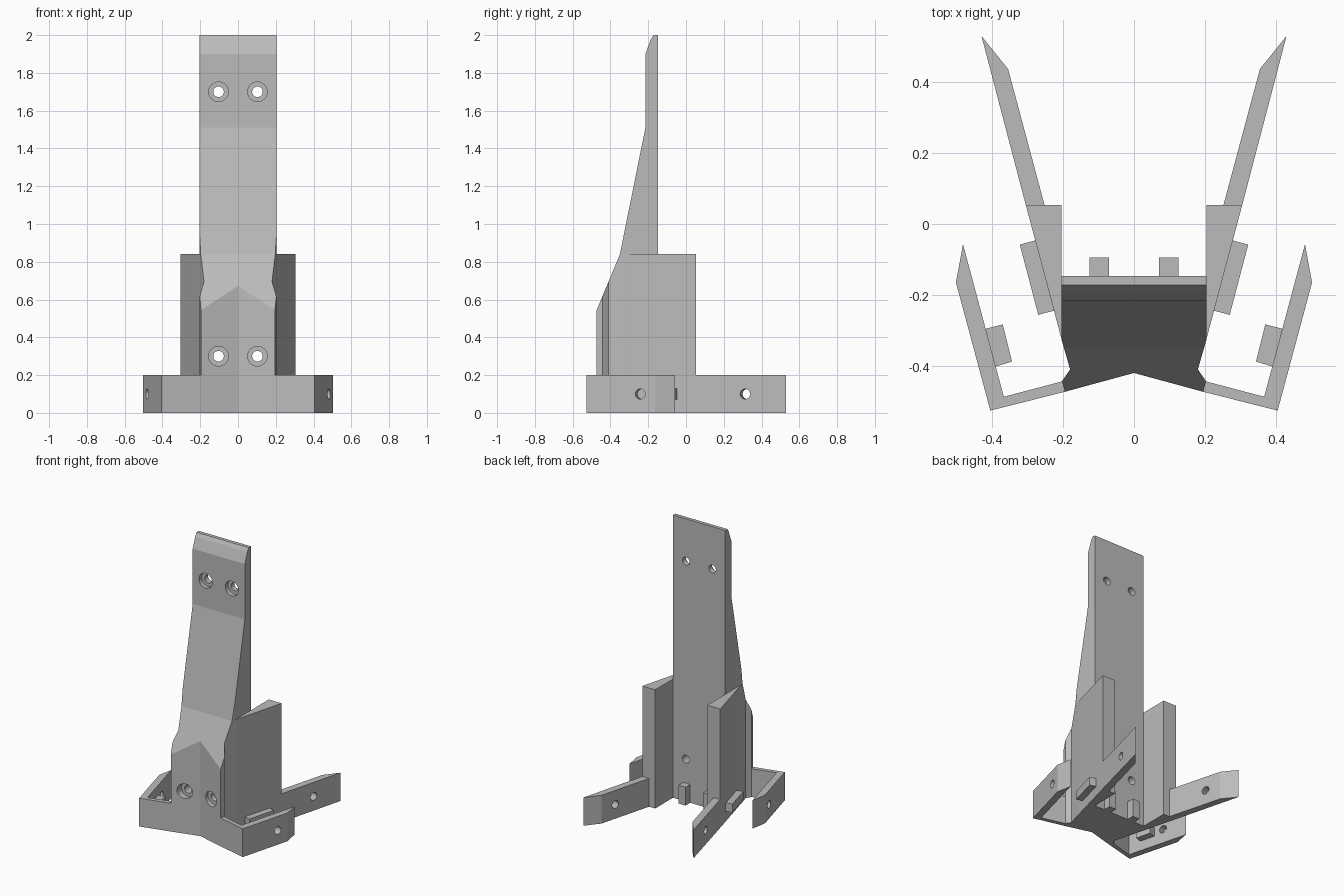
import bpy, bmesh, math
from mathutils import Vector, Matrix

if "Cube" in bpy.data.objects:
    bpy.data.objects.remove(bpy.data.objects["Cube"], do_unlink=True)

grey = bpy.data.materials.new("plain grey")
grey.use_nodes = True
grey.diffuse_color = (0.5, 0.5, 0.5, 1)
grey.node_tree.nodes["Principled BSDF"].inputs["Base Color"].default_value = (0.5, 0.5, 0.5, 1)


def finish(name, bm):
    bmesh.ops.recalc_face_normals(bm, faces=bm.faces)
    mesh = bpy.data.meshes.new(name)
    bm.to_mesh(mesh)
    bm.free()
    mesh.materials.append(grey)
    obj = bpy.data.objects.new(name, mesh)
    bpy.context.collection.objects.link(obj)
    return obj


def prism(name, points, shift):
    """Extrude a 3D outline along a vector."""
    bm = bmesh.new()
    face = bm.faces.new([bm.verts.new(p) for p in points])
    ext = bmesh.ops.extrude_face_region(bm, geom=[face])
    bmesh.ops.translate(bm, vec=shift,
                        verts=[v for v in ext["geom"] if isinstance(v, bmesh.types.BMVert)])
    return finish(name, bm)


def plan_prism(name, plan, z0, z1):
    return prism(name, [(x, y, z0) for x, y in plan], (0, 0, z1 - z0))


def drill(center, direction, radius, length):
    bm = bmesh.new()
    turn = Vector((0, 0, 1)).rotation_difference(Vector(direction)).to_matrix().to_4x4()
    bmesh.ops.create_cone(bm, cap_ends=True, segments=32, radius1=radius, radius2=radius,
                          depth=length, matrix=Matrix.Translation(center) @ turn)
    return finish("drill_cutter", bm)


def boolean(obj, cutter, operation="DIFFERENCE"):
    """Apply a boolean and remove its cutter."""
    cutter.hide_render = True
    mod = obj.modifiers.new("cut", "BOOLEAN")
    mod.operation, mod.object, mod.solver = operation, cutter, "EXACT"
    bake(obj)
    bpy.data.objects.remove(cutter, do_unlink=True)


def bake(obj):
    graph = bpy.context.evaluated_depsgraph_get()
    graph.update()
    mesh = bpy.data.meshes.new_from_object(obj.evaluated_get(graph))
    obj.modifiers.clear()
    obj.data = mesh


def mirrored(obj):
    mod = obj.modifiers.new("mirror", "MIRROR")
    mod.use_clip = False
    mod.use_mirror_merge = False
    bake(obj)


# Upright column: notched plan intersected with the side profile
half = [(0.204, -0.147), (0.204, -0.327), (0.18, -0.41), (0.203, -0.443), (0.195, -0.473)]
plan = half + [(0, -0.42)] + [(-x, y) for x, y in reversed(half)]
column = plan_prism("column", plan, 0, 2)
side = [(-0.1, -0.1), (-0.1, 2), (-0.172, 2), (-0.187, 1.975), (-0.215, 1.9), (-0.215, 1.51),
        (-0.35, 0.84), (-0.475, 0.54), (-0.6, 0.54), (-0.6, -0.1)]
boolean(column, prism("profile_cutter", [(-1, y, z) for y, z in side], (2, 0, 0)), "INTERSECT")

# Counterbored screw holes through the column
for z, floor in ((1.7, -0.185), (0.3, -0.41)):
    for x in (-0.103, 0.103):
        boolean(column, drill((x, floor - 0.15, z), (0, 1, 0), 0.052, 0.3))
        boolean(column, drill((x, -0.3, z), (0, 1, 0), 0.028, 0.8))

# Tall side walls
wall = plan_prism("side_walls", [(0.204, 0.053), (0.305, 0.053), (0.206, -0.318),
                                 (0.199, -0.338), (0.199, -0.15), (0.204, -0.147)], 0, 0.84)
mirrored(wall)

# Long rear arms with cross holes
ARM = Vector((math.sin(math.radians(15)), math.cos(math.radians(15)), 0))
OUT = Vector((ARM.y, -ARM.x, 0))
rear = plan_prism("rear_arms", [(0.305, 0.053), (0.43, 0.53), (0.355, 0.437), (0.252, 0.053)], 0, 0.2)
boolean(rear, drill((0.347, 0.32, 0.1), OUT, 0.027, 0.3))
mirrored(rear)

# Front bars turning into the short outer arms
front = plan_prism("front_arms", [(0.195, -0.473), (0.405, -0.526), (0.502, -0.165), (0.482, -0.057),
                                  (0.367, -0.487), (0.2, -0.443)], 0, 0.2)
boolean(front, drill((0.455, -0.235, 0.1), OUT, 0.027, 0.3))
mirrored(front)

# Small blocks on the arms
for name, outline in (
        ("rear_arm_blocks", [(0.277, -0.046), (0.322, -0.058), (0.27, -0.256), (0.224, -0.244)]),
        ("front_arm_blocks", [(0.37, -0.283), (0.418, -0.295), (0.391, -0.402), (0.344, -0.388)])):
    mirrored(plan_prism(name, outline, 0.07, 0.13))

# Pegs at the foot of the column's back
mirrored(plan_prism("back_pegs", [(0.07, -0.15), (0.125, -0.15), (0.125, -0.095), (0.07, -0.095)], 0, 0.13))
